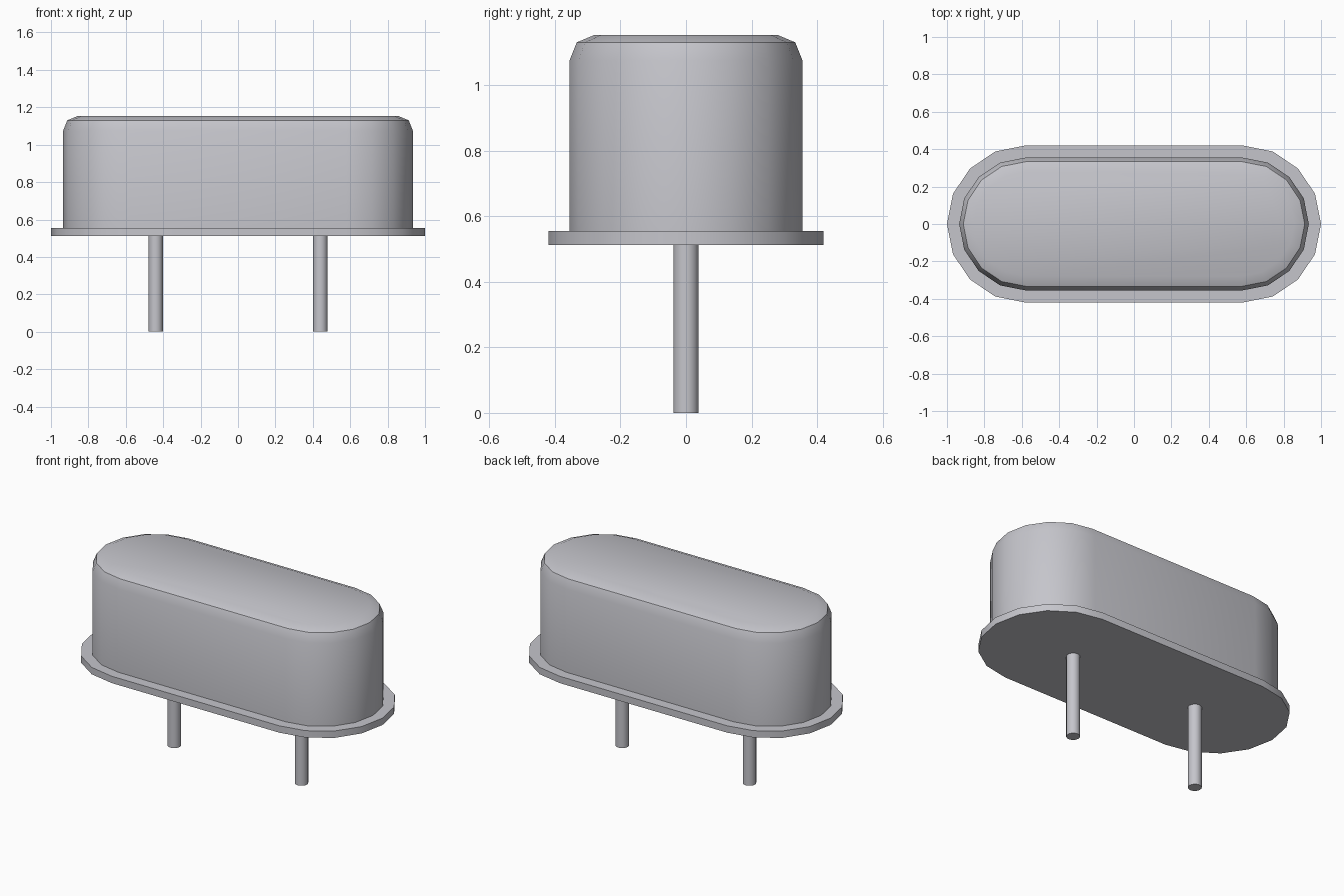
import bpy, bmesh, math

cube = bpy.data.objects.get("Cube")
if cube:
    bpy.data.objects.remove(cube, do_unlink=True)

HALF = 0.58      # half distance between the centres of the rounded ends
END_STEPS = 8    # segments per rounded end

metal = bpy.data.materials.new("brushed_grey_metal")
metal.use_nodes = True
colour = (0.56, 0.56, 0.60, 1)
metal.diffuse_color = colour
metal.node_tree.nodes["Principled BSDF"].inputs["Base Color"].default_value = colour


def finish(bm, name):
    bmesh.ops.recalc_face_normals(bm, faces=bm.faces)
    mesh = bpy.data.meshes.new(name)
    bm.to_mesh(mesh)
    bm.free()
    mesh.materials.append(metal)
    obj = bpy.data.objects.new(name, mesh)
    bpy.context.collection.objects.link(obj)
    bpy.ops.object.select_all(action='DESELECT')
    obj.select_set(True)
    bpy.context.view_layer.objects.active = obj
    bpy.ops.object.shade_smooth_by_angle(angle=math.radians(30))
    return obj


def stadium(radius):
    """Outline of a slot shape with two rounded ends."""
    pts = []
    for side, start in ((1, -math.pi / 2), (-1, math.pi / 2)):
        for i in range(END_STEPS + 1):
            a = start + math.pi * i / END_STEPS
            pts.append((side * HALF + radius * math.cos(a), radius * math.sin(a)))
    return pts


def stadium_loft(name, profile):
    """Closed solid through slot outlines given as (radius, height)."""
    bm = bmesh.new()
    rings = [[bm.verts.new((x, y, z)) for x, y in stadium(r)] for r, z in profile]
    for low, high in zip(rings, rings[1:]):
        for i in range(len(low)):
            j = (i + 1) % len(low)
            bm.faces.new((low[i], low[j], high[j], high[i]))
    bm.faces.new(rings[0][::-1])
    bm.faces.new(rings[-1])
    return finish(bm, name)


# Base flange and the can with its bevelled lid edge
stadium_loft("base_flange", [(0.42, 0.512), (0.42, 0.555)])
stadium_loft("can", [(0.355, 0.555), (0.355, 1.075), (0.333, 1.13), (0.278, 1.153)])

# Two lead pins
for name, x in (("left_pin", 0.44), ("right_pin", -0.44)):
    bm = bmesh.new()
    bmesh.ops.create_cone(bm, cap_ends=True, segments=16,
                          radius1=0.0385, radius2=0.0385, depth=0.512)
    bmesh.ops.translate(bm, verts=bm.verts, vec=(x, 0, 0.256))
    finish(bm, name)
